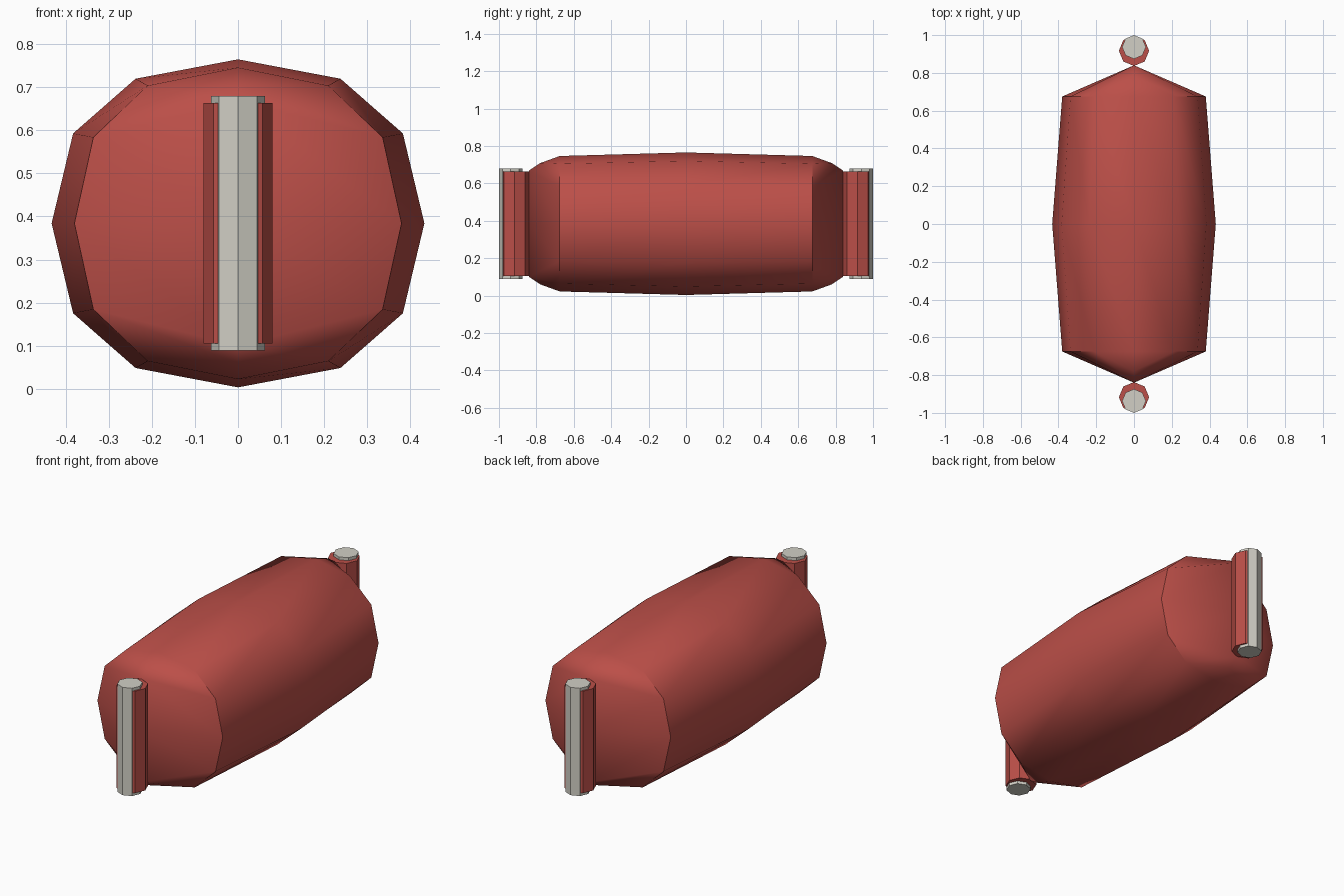
import bpy, bmesh, math

cube = bpy.data.objects.get("Cube")
if cube:
    bpy.data.objects.remove(cube, do_unlink=True)

MID_Z = 0.384


def make_material(name, rgb):
    mat = bpy.data.materials.new(name)
    mat.use_nodes = True
    mat.diffuse_color = (*rgb, 1)
    mat.node_tree.nodes["Principled BSDF"].inputs["Base Color"].default_value = (*rgb, 1)
    return mat


def add_object(name, bm, mat):
    bmesh.ops.recalc_face_normals(bm, faces=bm.faces)
    mesh = bpy.data.meshes.new(name)
    bm.to_mesh(mesh)
    bm.free()
    mesh.materials.append(mat)
    obj = bpy.data.objects.new(name, mesh)
    bpy.context.collection.objects.link(obj)
    return obj


def full_ring(quarter):
    """Mirror a quarter outline (side to top) into a closed twelve-point ring."""
    half = quarter + [(-x, z) for x, z in quarter[-2::-1]]
    return half + [(x, -z) for x, z in half[-2:0:-1]]


red = make_material("brick red", (0.5, 0.078, 0.065))
grey = make_material("warm light grey", (0.64, 0.625, 0.56))

# Barrel body: wide middle ring and two narrower end rings
middle = full_ring([(0.433, 0), (0.383, 0.209), (0.238, 0.336), (0, 0.381)])
end = full_ring([(0.38, 0), (0.336, 0.2), (0.21, 0.32), (0, 0.362)])
# Ridge of each wedge-shaped end as (distance along y, height), top to middle
ridge = [(0.675, 0.362), (0.78, 0.324), (0.84, 0.284), (0.84, 0)]

bm = bmesh.new()
rings = [[bm.verts.new((x, y, MID_Z + z)) for x, z in outline]
         for outline, y in ((end, -0.675), (middle, 0), (end, 0.675))]
count = len(middle)
for a, b in zip(rings, rings[1:]):
    for i in range(count):
        j = (i + 1) % count
        bm.faces.new((a[i], a[j], b[j], b[i]))

# Wedge ends: join every ring point to the ridge, keeping the side rims sharp
for ring, side in ((rings[0], -1), (rings[2], 1)):
    column = {}
    for k, (y, z) in enumerate(ridge):
        for sign in (1, -1):
            key = sign * (3 - k)
            if k == 0:
                column[key] = ring[3 if sign == 1 else 9]
            elif key not in column:
                column[key] = bm.verts.new((0, side * y, MID_Z + sign * z))

    def level(i):
        """Ridge level that belongs to ring point i."""
        i %= count
        return i if i <= 3 else 6 - i if i <= 9 else i - 12

    for i in range(count):
        j = (i + 1) % count
        corners = [ring[i], ring[j], column[level(j)], column[level(i)]]
        bm.faces.new(list(dict.fromkeys(corners)))
        if abs(level(i)) < 3 and abs(level(j)) < 3:
            bm.edges.get((ring[i], ring[j])).smooth = False

for face in bm.faces:
    face.smooth = True
add_object("barrel_body", bm, red)


# Upright octagonal posts at both ends
def post(name, y, radius, bottom, top, mat):
    bm = bmesh.new()
    bmesh.ops.create_cone(bm, cap_ends=True, segments=8, radius1=radius,
                          radius2=radius, depth=top - bottom)
    bmesh.ops.translate(bm, verts=bm.verts, vec=(0, y, (top + bottom) / 2))
    add_object(name, bm, mat)


for label, side in (("front", -1), ("back", 1)):
    post(label + "_post_sleeve", side * 0.917, 0.08, 0.105, 0.664, red)
    post(label + "_post_rod", side * 0.937, 0.063, 0.089, 0.68, grey)
